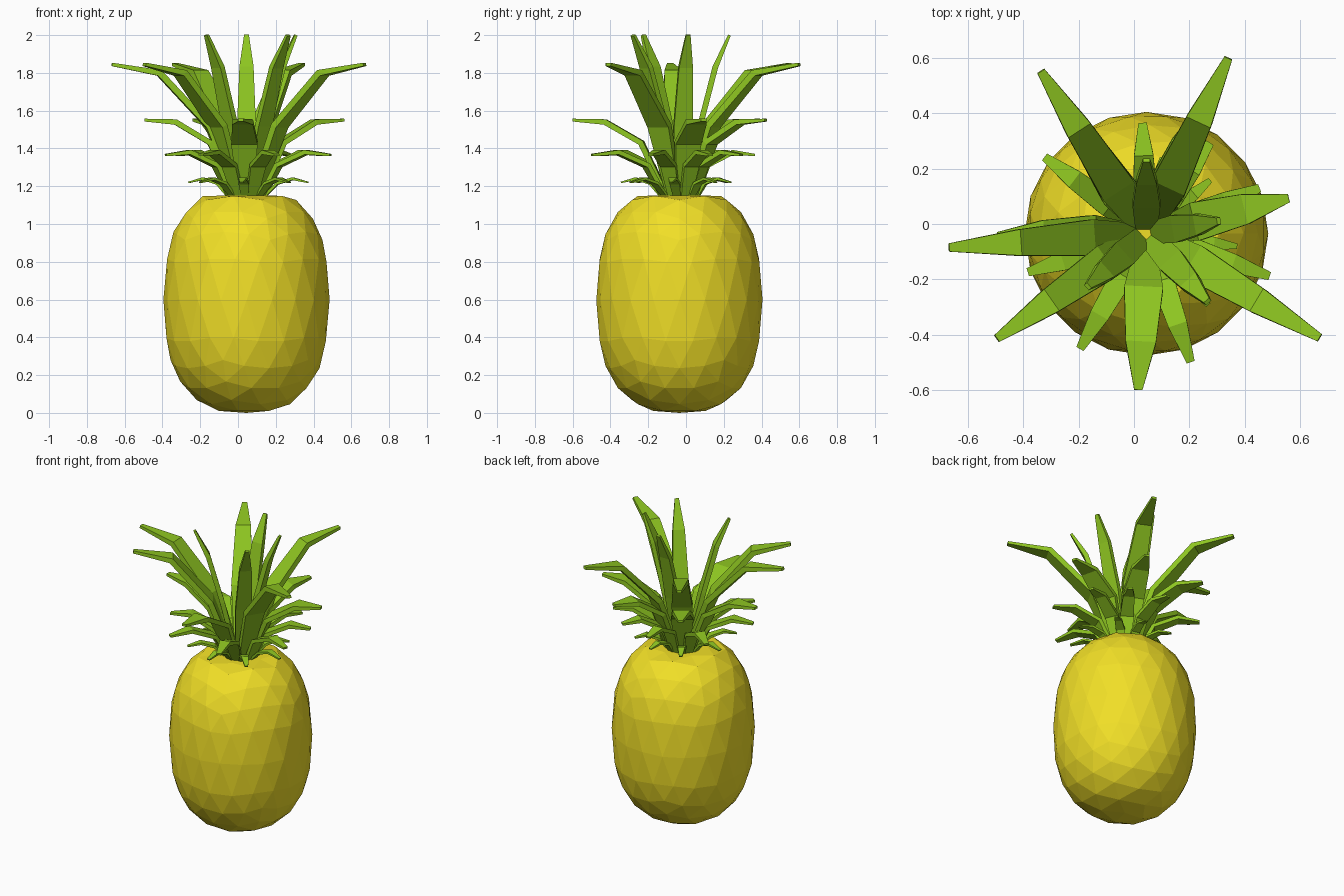
import bpy, bmesh, math
from mathutils import Vector

if "Cube" in bpy.data.objects:
    bpy.data.objects.remove(bpy.data.objects["Cube"])

CX, CY = 0.045, -0.035


def material(name, color):
    m = bpy.data.materials.new(name)
    m.diffuse_color = (*color, 1)
    m.use_nodes = True
    m.node_tree.nodes["Principled BSDF"].inputs["Base Color"].default_value = m.diffuse_color
    return m


def finish(name, bm, mat):
    bmesh.ops.recalc_face_normals(bm, faces=bm.faces[:])
    mesh = bpy.data.meshes.new(name)
    bm.to_mesh(mesh)
    bm.free()
    mesh.materials.append(mat)
    bpy.context.collection.objects.link(bpy.data.objects.new(name, mesh))


yellow = material("fruit_yellow", (0.88, 0.74, 0.02))
green = material("leaf_green", (0.27, 0.56, 0.015))

# fruit body: icosphere reshaped into a rounded barrel with a sunken top
bm = bmesh.new()
bmesh.ops.create_icosphere(bm, subdivisions=3, radius=1)
for v in bm.verts:
    c = max(-1, min(1, v.co.z))
    a = math.atan2(v.co.y, v.co.x)
    s = math.sqrt(max(0, 1 - c * c))
    r = 0.44 * s ** 0.8
    z = 0.6 + 0.6 * math.copysign(abs(c) ** 0.8, c)
    if c > 0 and r < 0.2:
        z = 1.15
    z = max(0, min(1.185, z - 0.005 if c < 0 else z))
    v.co = (CX + r * math.cos(a), CY + r * math.sin(a), z)
finish("fruit_body", bm, yellow)


def add_leaf(bm, angle, length, profile, thick):
    """Bent box strip; profile rows are (radius, z, width)."""
    a = math.radians(angle)
    out = Vector((math.cos(a), math.sin(a), 0))
    side = Vector((-out.y, out.x, 0))
    k = length / profile[-1][0]
    pts = [Vector((CX, CY, z)) + out * (r * k if i else r)
           for i, (r, z, w) in enumerate(profile)]
    rings = []
    for i, p in enumerate(pts):
        t = (pts[min(i + 1, len(pts) - 1)] - pts[max(i - 1, 0)]).normalized()
        n = t.cross(side).normalized() * thick / 2
        if i == len(pts) - 1:
            n *= 0.5
        h = side * profile[i][2] / 2
        rings.append([bm.verts.new(q) for q in (p + h + n, p - h + n, p - h - n, p + h - n)])
    for lo, hi in zip(rings, rings[1:]):
        for j in range(4):
            bm.faces.new((lo[j], lo[(j + 1) % 4], hi[(j + 1) % 4], hi[j]))
    bm.faces.new(rings[0])
    bm.faces.new(rings[-1])


# crown tiers: profile (radius, z, width), thickness, [(angle, length)]
tiers = {
    "crown_inner_leaves": (
        [(0.03, 1.15, 0.08), (0.11, 1.52, 0.10), (0.19, 1.83, 0.075), (0.265, 2.0, 0.025)],
        0.03, [(90, 0.265), (10, 0.265), (222, 0.285), (-48, 0.33)]),
    "crown_long_leaves": (
        [(0.05, 1.15, 0.08), (0.20, 1.52, 0.13), (0.46, 1.80, 0.095), (0.71, 1.845, 0.03)],
        0.035, [(184, 0.715), (-31, 0.73), (65, 0.70), (123, 0.70), (215, 0.66)]),
    "crown_middle_leaves": (
        [(0.07, 1.15, 0.08), (0.20, 1.43, 0.14), (0.39, 1.54, 0.11), (0.56, 1.55, 0.03)],
        0.03, [(267, 0.565), (14, 0.53), (181, 0.54), (123, 0.50), (66, 0.50)]),
    "crown_low_leaves": (
        [(0.09, 1.15, 0.06), (0.17, 1.31, 0.085), (0.32, 1.38, 0.07), (0.45, 1.365, 0.03)],
        0.025, [(92, 0.40), (-19, 0.47), (-71, 0.49), (240, 0.48), (198, 0.45),
                (22, 0.44), (143, 0.46), (55, 0.40)]),
    "crown_base_leaves": (
        [(0.10, 1.15, 0.04), (0.16, 1.215, 0.055), (0.24, 1.24, 0.045), (0.32, 1.22, 0.02)],
        0.015, [(-8, 0.33), (-49, 0.34), (-95, 0.31), (222, 0.33), (172, 0.31),
                (122, 0.30), (78, 0.28), (40, 0.30)]),
}
for name, (profile, thick, leaves) in tiers.items():
    bm = bmesh.new()
    for angle, length in leaves:
        add_leaf(bm, angle, length, profile, thick)
    finish(name, bm, green)
